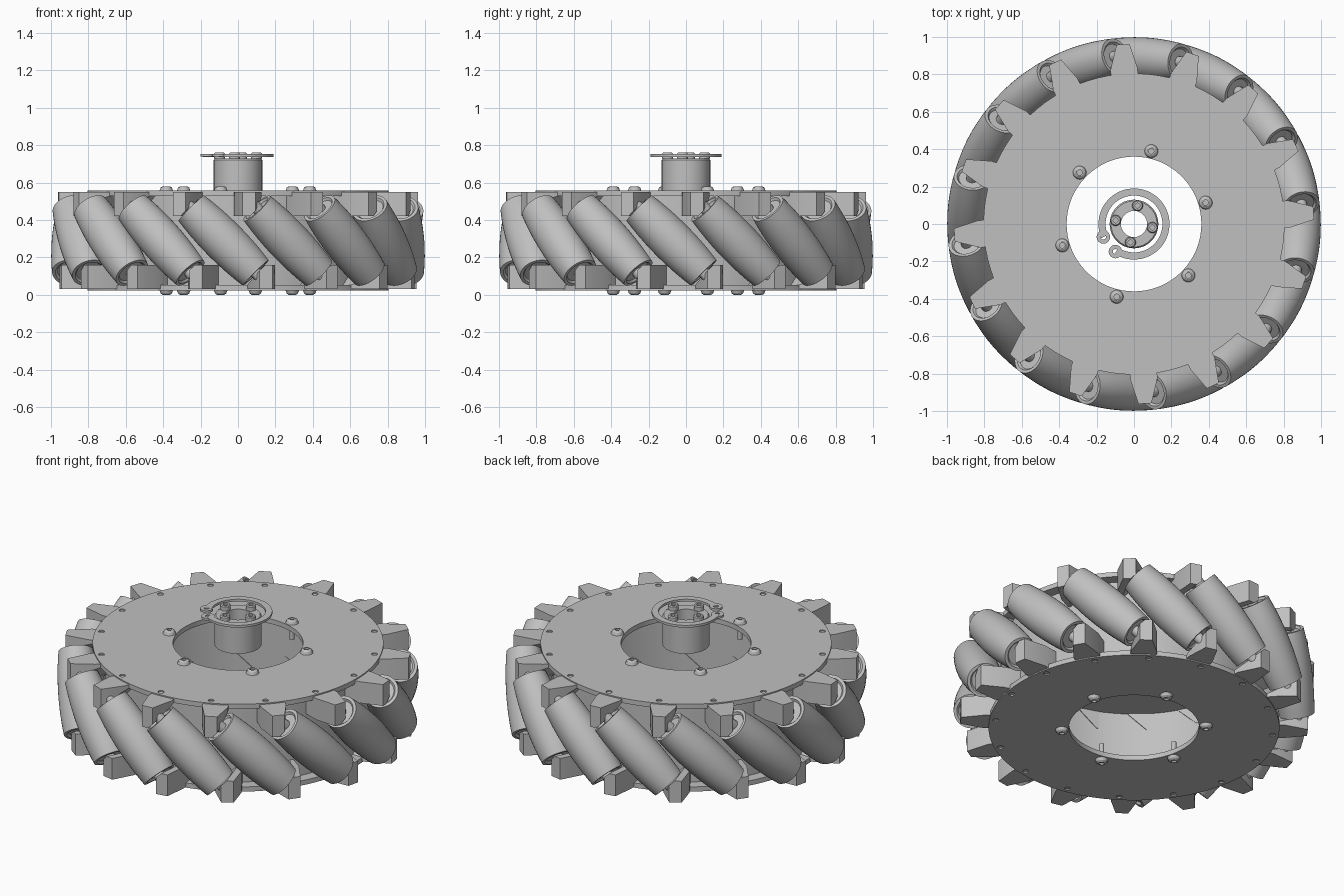
import bpy
import bmesh
from math import pi, radians, sin, cos, sqrt
from mathutils import Matrix, Vector

cube = bpy.data.objects.get("Cube")
if cube:
    bpy.data.objects.remove(cube, do_unlink=True)

grey = bpy.data.materials.new("satin_grey")
grey.use_nodes = True
colour = (0.53, 0.53, 0.53, 1)
grey.diffuse_color = colour
grey.node_tree.nodes["Principled BSDF"].inputs["Base Color"].default_value = colour

COUNT = 16
STEP = 2 * pi / COUNT
MID = 0.29                      # height of the wheel's middle plane
PHASE = radians(17.5)           # direction of the first roller
AXIS_R = 0.885                  # distance from wheel centre to roller axis
HALF = 0.245                    # half length of a roller


def turn(a, axis="Z"):
    return Matrix.Rotation(a, 4, axis)


def move(x, y, z):
    return Matrix.Translation((x, y, z))


FLIP = turn(pi, "X")
SIDES = {"top": Matrix.Identity(4), "bottom": FLIP}


def finish(bm, name):
    bmesh.ops.recalc_face_normals(bm, faces=bm.faces)
    me = bpy.data.meshes.new(name)
    bm.to_mesh(me)
    bm.free()
    me.materials.append(grey)
    return me


def place(me, name, matrix=Matrix.Identity(4)):
    ob = bpy.data.objects.new(name, me)
    bpy.context.collection.objects.link(ob)
    ob.matrix_world = matrix
    return ob


def lathe(name, profile, steps=64, closed=False):
    bm = bmesh.new()
    vs = [bm.verts.new((r, 0, z)) for r, z in profile]
    pairs = list(zip(vs, vs[1:])) + ([(vs[-1], vs[0])] if closed else [])
    edges = [bm.edges.new(p) for p in pairs]
    bmesh.ops.spin(bm, geom=vs + edges, cent=(0, 0, 0), axis=(0, 0, 1),
                   angle=2 * pi, steps=steps)
    bmesh.ops.remove_doubles(bm, verts=bm.verts, dist=1e-5)
    return finish(bm, name)


def tube(name, inner, outer, z0, z1, steps=64):
    return lathe(name, [(inner, z0), (outer, z0), (outer, z1), (inner, z1)], steps, True)


def prism(points, z0, z1):
    bm = bmesh.new()
    face = bm.faces.new([bm.verts.new((x, y, z0)) for x, y in points])
    out = bmesh.ops.extrude_face_region(bm, geom=[face], use_keep_orig=True)
    tops = [g for g in out["geom"] if isinstance(g, bmesh.types.BMVert)]
    bmesh.ops.translate(bm, verts=tops, vec=(0, 0, z1 - z0))
    return bm


# Side plates with a ring of small rim holes
plate = tube("side_plate", 0.36, 0.805, 0.238, 0.267, 96)
bm = bmesh.new()
for i in range(COUNT):
    a = i * STEP - radians(16.1)
    bmesh.ops.create_cone(bm, cap_ends=True, segments=16, radius1=0.017, radius2=0.017,
                          depth=0.2, matrix=move(0.77 * cos(a), 0.77 * sin(a), 0.25))
cutter = place(finish(bm, "hole_cutter"), "hole_cutter")
cutter.hide_render = True
top_plate = place(plate, "top_plate")
mod = top_plate.modifiers.new("rim_holes", "BOOLEAN")
mod.object = cutter
mod.solver = "EXACT"
bpy.context.view_layer.objects.active = top_plate
bpy.ops.object.modifier_apply(modifier=mod.name)
bpy.data.objects.remove(cutter, do_unlink=True)
top_plate.matrix_world = move(0, 0, MID) @ turn(PHASE)
place(top_plate.data, "bottom_plate", move(0, 0, MID) @ turn(PHASE) @ FLIP)

# Inner drum between the plates
place(tube("drum", 0.725, 0.74, 0.05, 0.53, 96), "drum")

# Barrel roller with recessed ends
profile = [(0, -HALF + 0.012), (0.07, -HALF + 0.012), (0.08, -HALF)]
for i in range(13):
    s = HALF * (i / 6 - 1)
    profile.append((0.999 - sqrt(AXIS_R ** 2 + s * s / 2), s))
profile += [(0.08, HALF), (0.07, HALF - 0.012), (0, HALF - 0.012)]
roller = lathe("roller", profile, 40)

# Axle pin running into both brackets
axle = lathe("axle", [(0, -0.29), (0.03, -0.29), (0.03, 0.29), (0, 0.29)], 16)

# Bracket block, trimmed square to the roller's end
bm = prism([(0.72, -0.07), (0.83, -0.07), (0.962, -0.035), (0.962, 0.035),
            (0.83, 0.075), (0.72, 0.075)], 0.13, 0.26)
bm.transform(turn(radians(-14)))
normal = Vector((0, -1, 1)).normalized()
bmesh.ops.bisect_plane(bm, geom=bm.verts[:] + bm.edges[:] + bm.faces[:],
                       plane_co=normal * (HALF + 0.008), plane_no=normal, clear_inner=True)
bmesh.ops.holes_fill(bm, edges=[e for e in bm.edges if e.is_boundary])
bracket = finish(bm, "bracket")

for i in range(COUNT):
    unit = move(0, 0, MID) @ turn(PHASE + i * STEP)
    tilt = unit @ move(AXIS_R, 0, 0) @ turn(pi / 4, "X")
    place(roller, f"roller_{i}", tilt)
    place(axle, f"axle_{i}", tilt)
    for side, flip in SIDES.items():
        place(bracket, f"{side}_bracket_{i}", unit @ flip)

# Button screws around the centre opening, with shafts reaching inside
screw = lathe("screw", [(0, 0.012), (0.014, 0.012), (0.014, 0.023), (0.02, 0.023),
                        (0.03, 0.016), (0.036, 0), (0.014, 0), (0.014, -0.1), (0, -0.1)], 24)
for i in range(6):
    for side, flip in SIDES.items():
        place(screw, f"{side}_screw_{i}", move(0, 0, MID) @ turn(radians(16.6 + 60 * i))
              @ flip @ move(0.4, 0, 0.267))

# Central hub sleeve with four cap screws
place(lathe("hub", [(0.07, 0.55), (0.13, 0.55), (0.13, 0.72), (0.123, 0.73), (0.07, 0.73)],
            64, True), "hub")
cap = lathe("hub_screw", [(0, 0.015), (0.013, 0.015), (0.013, 0.03), (0.024, 0.03),
                          (0.029, 0.024), (0.029, 0), (0, 0)], 24)
for i in range(4):
    place(cap, f"hub_screw_{i}", turn(radians(79 + 90 * i)) @ move(0.1, 0, 0.73))

# Open retaining ring with two eyelets
angles = [radians(237 + 326 * i / 60) for i in range(61)]
outline = [(0.19 * cos(a), 0.19 * sin(a)) for a in angles]
outline += [(0.152 * cos(a), 0.152 * sin(a)) for a in reversed(angles)]
place(finish(prism(outline, 0.738, 0.752), "retaining_ring"), "retaining_ring")
eyelet = tube("eyelet", 0.014, 0.036, 0.7385, 0.7515, 20)
for name, a in (("left", 236), ("right", 203)):
    place(eyelet, f"{name}_eyelet", turn(radians(a)) @ move(0.178, 0, 0))

# Smooth the curved surfaces and keep the edges sharp
bpy.ops.object.select_all(action="DESELECT")
for ob in bpy.context.collection.objects:
    if ob.type == "MESH" and ob.data.materials and ob.data.materials[0] == grey:
        ob.select_set(True)
        bpy.context.view_layer.objects.active = ob
bpy.ops.object.shade_smooth_by_angle(angle=radians(30))
